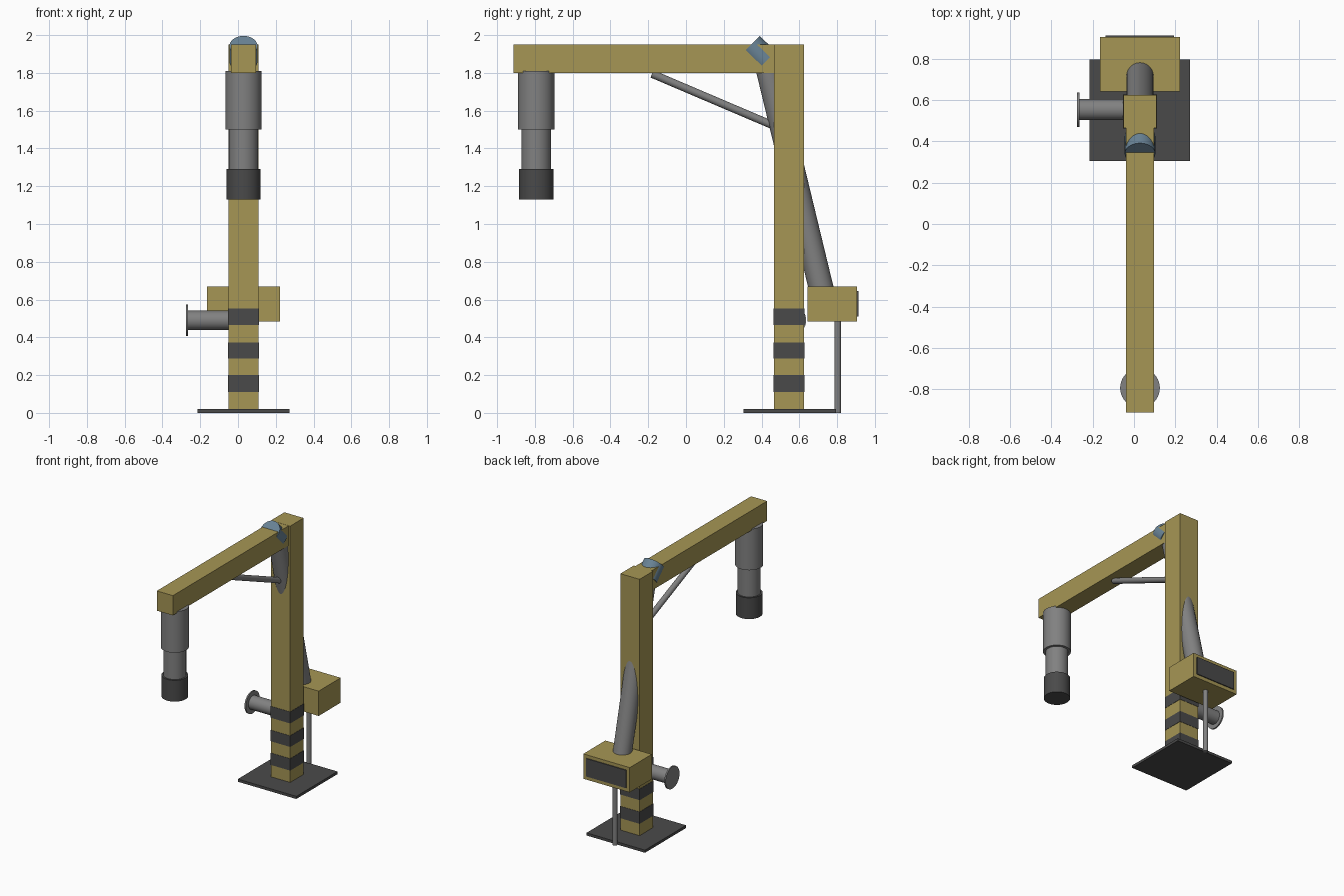
import bpy, math
from mathutils import Vector

if "Cube" in bpy.data.objects:
    bpy.data.objects.remove(bpy.data.objects["Cube"])

CX, CY = 0.029, 0.545   # centre line of the crane, column depth


def material(name, rgb):
    m = bpy.data.materials.new(name)
    m.diffuse_color = (*rgb, 1)
    m.use_nodes = True
    m.node_tree.nodes["Principled BSDF"].inputs["Base Color"].default_value = m.diffuse_color
    return m


YELLOW = material("ochre yellow", (0.38, 0.305, 0.09))
DARK = material("dark grey", (0.068, 0.068, 0.068))
GREY = material("mid grey", (0.22, 0.22, 0.22))
BLUE = material("steel blue", (0.14, 0.225, 0.30))


def box(name, mat, x, y, z):
    """Box from (min, max) ranges."""
    lo, hi = Vector((x[0], y[0], z[0])), Vector((x[1], y[1], z[1]))
    bpy.ops.mesh.primitive_cube_add(size=1, location=(lo + hi) / 2)
    ob = bpy.context.object
    ob.name = name
    ob.scale = hi - lo
    bpy.ops.object.transform_apply(location=False, rotation=False, scale=True)
    ob.data.materials.append(mat)
    return ob


def tube(name, mat, a, b, r, sides=40):
    """Cylinder between two points."""
    a, b = Vector(a), Vector(b)
    bpy.ops.mesh.primitive_cylinder_add(vertices=sides, radius=r, depth=(b - a).length,
                                        location=(a + b) / 2)
    ob = bpy.context.object
    ob.name = name
    ob.rotation_euler = (b - a).to_track_quat('Z', 'Y').to_euler()
    ob.data.materials.append(mat)
    bpy.ops.object.shade_smooth_by_angle(angle=math.radians(35))
    return ob


def around(c, h):
    return (c - h, c + h)


# Base, column and hazard stripes
box("base_plate", DARK, (-0.215, 0.272), (0.305, 0.795), (0, 0.02))
box("column", YELLOW, around(CX, 0.08), around(CY, 0.08), (0.01, 1.95))
for i, z in enumerate([(0.11, 0.2), (0.288, 0.372), (0.465, 0.552)]):
    box(f"stripe_{i + 1}", DARK, around(CX, 0.082), around(CY, 0.082), z)

# Horizontal arm
box("arm", YELLOW, around(CX, 0.067), (-0.912, 0.48), (1.80, 1.949))

# Hanging telescopic head
HY = -0.793
tube("head_upper", GREY, (CX, HY, 1.50), (CX, HY, 1.81), 0.096)
tube("head_middle", GREY, (CX, HY, 1.28), (CX, HY, 1.51), 0.078)
tube("head_nozzle", DARK, (CX, HY, 1.13), (CX, HY, 1.29), 0.091)

# Sloping pipe through the column, its end cap and the arm brace
tube("sloping_pipe", GREY, (CX, 0.725, 0.62), (CX, 0.428, 1.85), 0.0655)
tube("pipe_cap", BLUE, (CX, 0.423, 1.86), (CX, 0.339, 1.943), 0.074)
tube("arm_brace", GREY, (CX, -0.18, 1.795), (CX, 0.48, 1.514), 0.021, 24)

# Rear box with its dark panel and support post
box("rear_box", YELLOW, (-0.165, 0.222), (0.642, 0.905), (0.483, 0.67))
box("rear_panel", DARK, (-0.137, 0.194), (0.904, 0.912), (0.51, 0.645))
tube("support_post", GREY, (CX, 0.803, 0), (CX, 0.803, 0.49), 0.018, 24)

# Side outlet with flange
tube("side_outlet", GREY, (-0.268, 0.553, 0.49), (0, 0.553, 0.49), 0.051)
tube("outlet_flange", GREY, (-0.275, 0.553, 0.49), (-0.264, 0.553, 0.49), 0.083)
